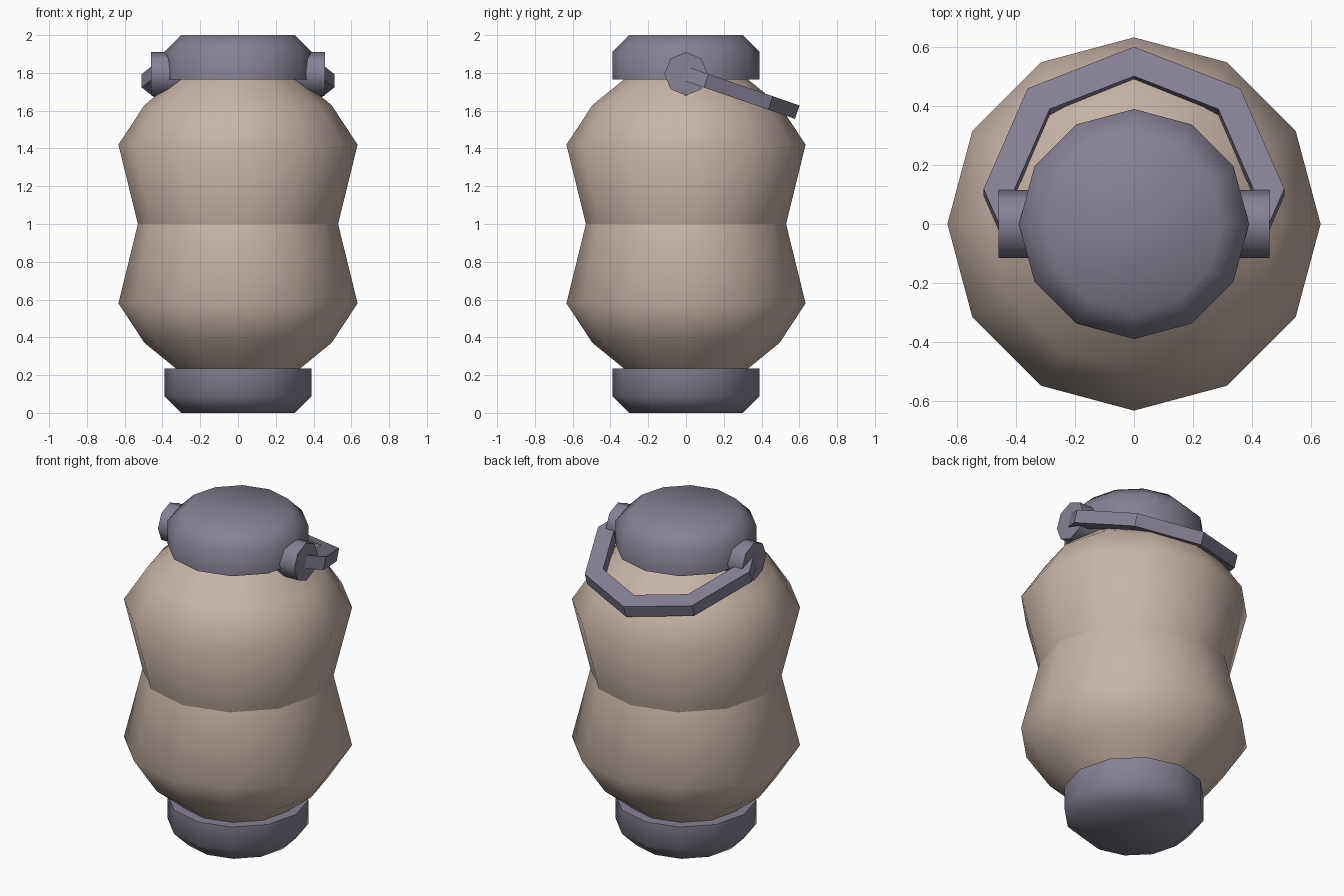
import bpy, bmesh, math
from mathutils import Matrix, Vector

old = bpy.data.objects.get("Cube")
if old:
    bpy.data.objects.remove(old, do_unlink=True)


def make_material(name, color):
    mat = bpy.data.materials.new(name)
    mat.use_nodes = True
    mat.diffuse_color = (*color, 1)
    mat.node_tree.nodes["Principled BSDF"].inputs["Base Color"].default_value = (*color, 1)
    return mat


BEIGE = make_material("warm beige", (0.57, 0.46, 0.40))
METAL = make_material("violet grey metal", (0.24, 0.22, 0.29))


def finish(name, bm, mat, matrix=Matrix(), smooth=True):
    bm.transform(matrix)
    bmesh.ops.recalc_face_normals(bm, faces=bm.faces)
    mesh = bpy.data.meshes.new(name)
    bm.to_mesh(mesh)
    bm.free()
    mesh.materials.append(mat)
    obj = bpy.data.objects.new(name, mesh)
    bpy.context.collection.objects.link(obj)
    if smooth:
        bpy.ops.object.select_all(action="DESELECT")
        obj.select_set(True)
        bpy.context.view_layer.objects.active = obj
        bpy.ops.object.shade_smooth_by_angle(angle=math.radians(60))
    return obj


def lathe(profile, sides, cap_ends):
    """Revolve (radius, height) points around z, optionally closing both ends."""
    bm = bmesh.new()
    rings = []
    for r, z in profile:
        angles = [math.tau * i / sides for i in range(sides)]
        rings.append([bm.verts.new((r * math.cos(a), r * math.sin(a), z)) for a in angles])
    for low, high in zip(rings, rings[1:]):
        for i in range(sides):
            j = (i + 1) % sides
            bm.faces.new((low[i], low[j], high[j], high[i]))
    if cap_ends:
        bm.faces.new(rings[0])
        bm.faces.new(rings[-1])
    return bm


# Body halves and end caps, mirrored about the waist at z = 1
BODY = [(0.53, 0), (0.633, 0.42), (0.495, 0.63), (0.31, 0.78)]
CAP = [(0.39, 0.765), (0.39, 0.91), (0.30, 1.0)]
for prefix, side in (("upper", 1), ("lower", -1)):
    place = Matrix.Translation((0, 0, 1)) @ Matrix.Diagonal((1, 1, side, 1))
    finish(prefix + "_body", lathe(BODY, 12, False), BEIGE, place)
    finish(prefix + "_cap", lathe(CAP, 12, True), METAL, place)

# Octagonal pivot knobs on both sides of the upper cap
PIVOT = Vector((0, 0, 1.795))
for prefix, side in (("left", 1), ("right", -1)):
    place = Matrix.Translation(PIVOT) @ Matrix.Rotation(side * math.pi / 2, 4, "Y")
    knob = lathe([(0.115, 0.3), (0.115, 0.46)], 8, True)
    finish(prefix + "_pivot_knob", knob, METAL, place)

# Tilted carrying handle: half an octagonal ring with tails ending in the knobs
OUTER, INNER, HALF = 0.51, 0.405, 0.0375
bm = bmesh.new()
sections = []
for step in range(-1, 6):
    a = step * math.pi / 4
    section = []
    for r, z in ((OUTER, -HALF), (OUTER, HALF), (INNER, HALF), (INNER, -HALF)):
        point = Vector((r * math.cos(a), r * math.sin(a), z))
        if step in (-1, 5):  # shorten the tails so they stop inside the knobs
            start = Vector((math.copysign(r, point.x), 0, z))
            point = start.lerp(point, 0.45)
        section.append(bm.verts.new(point + Vector((0, 0.113, 0))))
    sections.append(section)
for a, b in zip(sections, sections[1:]):
    for i in range(4):
        j = (i + 1) % 4
        bm.faces.new((a[i], a[j], b[j], b[i]))
bm.faces.new(sections[0])
bm.faces.new(sections[-1])
tilt = Matrix.Translation(PIVOT) @ Matrix.Rotation(math.radians(-19), 4, "X")
finish("carrying_handle", bm, METAL, tilt, smooth=False)
